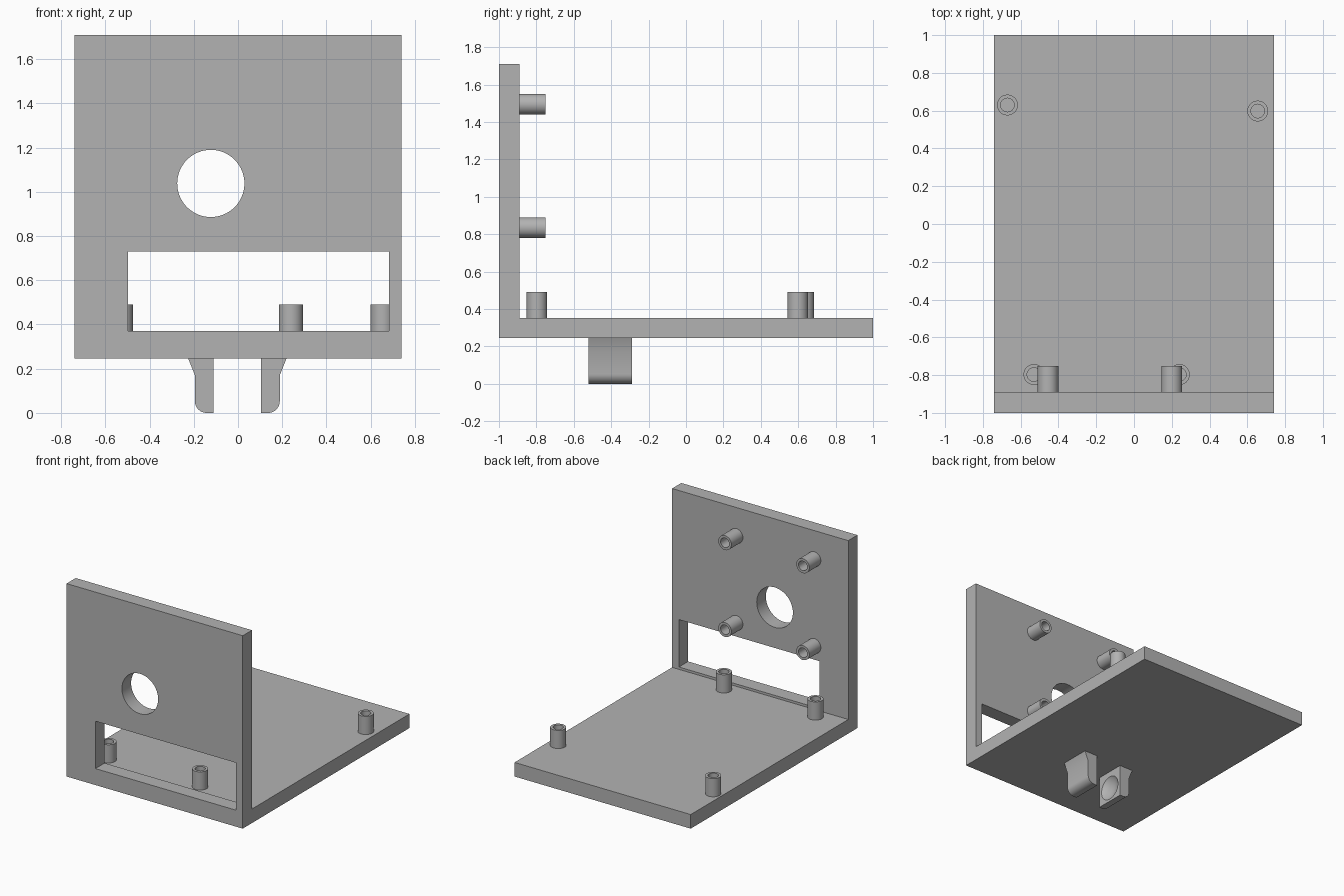
import bpy, bmesh, math
from mathutils import Matrix, Vector

cube = bpy.data.objects.get("Cube")
if cube:
    bpy.data.objects.remove(cube, do_unlink=True)

grey = bpy.data.materials.new("light grey plastic")
grey.use_nodes = True
COLOUR = (0.45, 0.45, 0.45, 1)
grey.diffuse_color = COLOUR
grey.node_tree.nodes["Principled BSDF"].inputs["Base Color"].default_value = COLOUR


def finish(name, bm):
    """Turn a bmesh into a named object with the shared material."""
    bmesh.ops.recalc_face_normals(bm, faces=bm.faces)
    mesh = bpy.data.meshes.new(name)
    bm.to_mesh(mesh)
    bm.free()
    mesh.materials.append(grey)
    obj = bpy.data.objects.new(name, mesh)
    bpy.context.collection.objects.link(obj)
    return obj


def prism(name, outline, depth):
    """Extrude a closed outline of 3D points along a vector."""
    bm = bmesh.new()
    face = bm.faces.new([bm.verts.new(p) for p in outline])
    new = bmesh.ops.extrude_face_region(bm, geom=[face])["geom"]
    verts = [v for v in new if isinstance(v, bmesh.types.BMVert)]
    bmesh.ops.translate(bm, verts=verts, vec=depth)
    return finish(name, bm)


def smooth(obj):
    bpy.ops.object.select_all(action="DESELECT")
    obj.select_set(True)
    bpy.context.view_layer.objects.active = obj
    bpy.ops.object.shade_smooth_by_angle(angle=math.radians(30))


def cut(obj, cutter):
    """Subtract the cutter, apply, and discard it."""
    cutter.hide_render = True
    mod = obj.modifiers.new("cut", "BOOLEAN")
    mod.operation, mod.solver, mod.object = "DIFFERENCE", "EXACT", cutter
    bpy.context.view_layer.objects.active = obj
    bpy.ops.object.modifier_apply(modifier=mod.name)
    bpy.data.objects.remove(cutter, do_unlink=True)


def standoff(name, base, axis):
    """Hollow round post with a blind screw hole."""
    bm = bmesh.new()
    profile = [(0.055, 0), (0.055, 0.138), (0.036, 0.138), (0.036, 0.002), (0, 0.002)]
    verts = [bm.verts.new((r, 0, z)) for r, z in profile]
    edges = [bm.edges.new(pair) for pair in zip(verts, verts[1:])]
    bmesh.ops.spin(bm, geom=verts + edges, cent=(0, 0, 0), axis=(0, 0, 1),
                   angle=math.tau, steps=40)
    bmesh.ops.remove_doubles(bm, verts=bm.verts, dist=0.0005)
    turn = Vector((0, 0, 1)).rotation_difference(axis).to_matrix().to_4x4()
    bm.transform(Matrix.Translation(base) @ turn)
    smooth(finish(name, bm))


# L-shaped body: floor plate and upright front panel
W = 0.74
FLOOR, BOTTOM, PANEL = 0.352, 0.245, -0.89
body = prism("bracket_body",
             [(-W, -1, BOTTOM), (-W, 1, BOTTOM), (-W, 1, FLOOR),
              (-W, PANEL, FLOOR), (-W, PANEL, 1.71), (-W, -1, 1.71)], (2 * W, 0, 0))

# Rectangular window and round sensor hole through the panel
cut(body, prism("window_cutter",
                [(x, -1.1, z) for x, z in
                 ((-0.497, 0.37), (0.682, 0.37), (0.682, 0.73), (-0.497, 0.73))],
                (0, 0.3, 0)))
ring = [math.tau * i / 64 for i in range(64)]
cut(body, prism("hole_cutter",
                [(-0.123 + 0.152 * math.cos(a), -1.1, 1.038 + 0.152 * math.sin(a))
                 for a in ring], (0, 0.3, 0)))
smooth(body)

# Standoffs on the floor
for i, (x, y) in enumerate(((-0.53, -0.797), (0.24, -0.797), (-0.67, 0.63), (0.655, 0.598))):
    standoff(f"floor_standoff_{i + 1}", (x, y, FLOOR), Vector((0, 0, 1)))

# Standoffs on the back of the panel
for i, (x, z) in enumerate((x, z) for x in (-0.455, 0.2) for z in (0.835, 1.495)):
    standoff(f"panel_standoff_{i + 1}", (x, PANEL, z), Vector((0, 1, 0)))

# Pair of ball-caster clips under the floor, with spherical sockets inside
MID_X, MID_Y = -0.003, -0.404
for side, name in ((-1, "right_clip"), (1, "left_clip")):
    corner = [(0.139 + 0.053 * math.cos(a), 0.053 - 0.053 * math.sin(a))
              for a in (math.pi / 2 * i / 10 for i in range(11))]
    outline = [(0.108, 0), (0.108, BOTTOM), (0.222, BOTTOM), (0.192, 0.17)] + corner
    clip = prism(name, [(MID_X + side * x, MID_Y - 0.116, z) for x, z in outline],
                 (0, 0.232, 0))
    bm = bmesh.new()
    bmesh.ops.create_uvsphere(bm, u_segments=48, v_segments=32, radius=0.142,
                              matrix=Matrix.Translation((MID_X, MID_Y, 0.11)))
    cut(clip, finish("socket_cutter", bm))
    smooth(clip)
